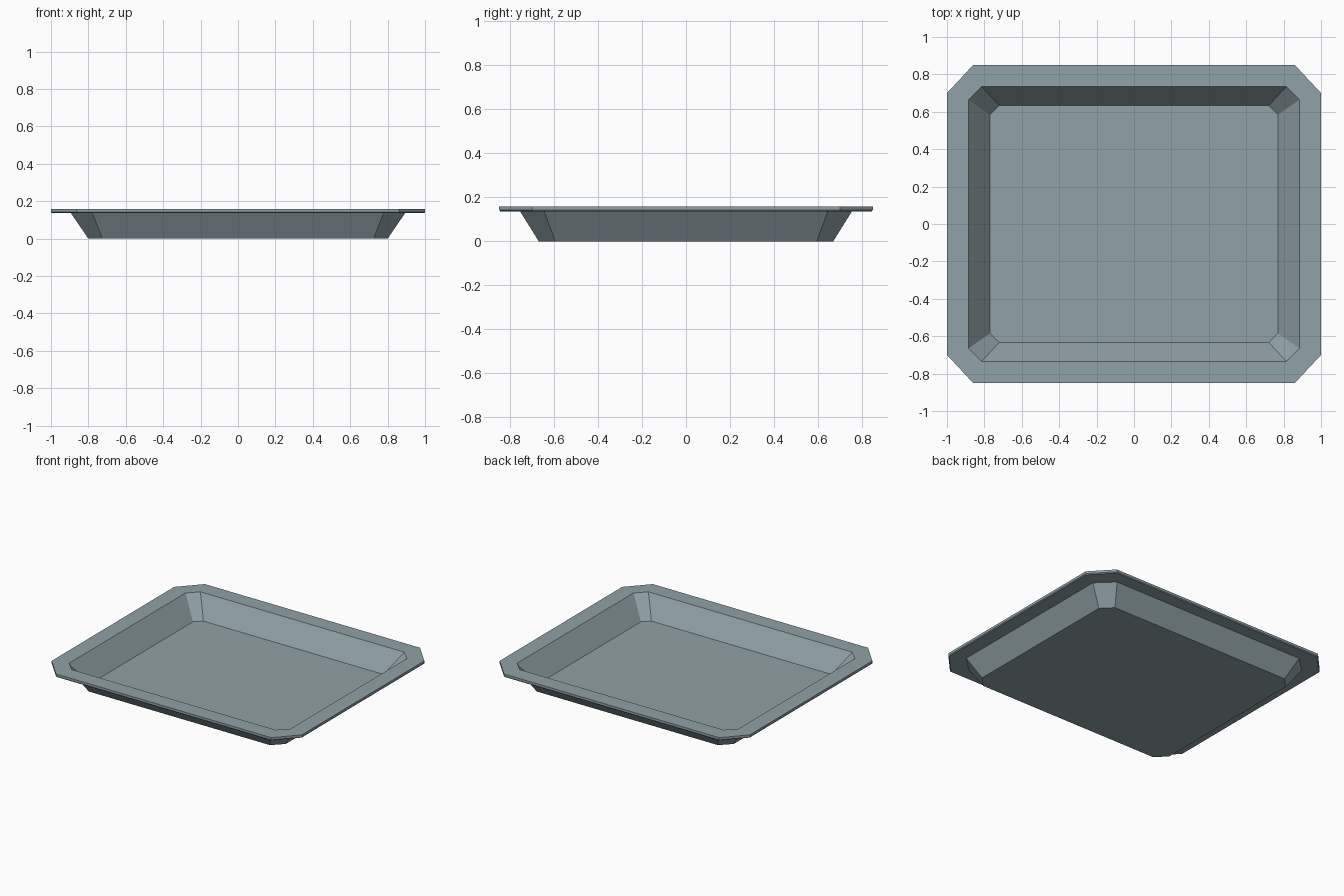
import bpy, bmesh

if "Cube" in bpy.data.objects:
    bpy.data.objects.remove(bpy.data.objects["Cube"])

# Single grey-blue metal colour
metal = bpy.data.materials.new("grey blue metal")
metal.diffuse_color = (0.28, 0.36, 0.39, 1)
metal.use_nodes = True
metal.node_tree.nodes["Principled BSDF"].inputs["Base Color"].default_value = metal.diffuse_color


def octagon(bm, x, y, cx, cy, z):
    """Rectangle with cut corners; cx, cy are the cut lengths."""
    pts = [(x, y - cy), (x - cx, y), (cx - x, y), (-x, y - cy),
           (-x, cy - y), (cx - x, -y), (x - cx, -y), (x, cy - y)]
    return [bm.verts.new((px, py, z)) for px, py in pts]


# Cross-section rings, from the inside floor over the rim to the underside
rings = [
    (0.77, 0.633, 0.05, 0.048, 0.012),
    (0.885, 0.735, 0.07, 0.07, 0.159),
    (1.0, 0.85, 0.14, 0.15, 0.159),
    (1.0, 0.85, 0.14, 0.15, 0.142),
    (0.995, 0.845, 0.14, 0.15, 0.136),
    (0.893, 0.755, 0.115, 0.11, 0.136),
    (0.80, 0.67, 0.075, 0.075, 0.0),
]
bm = bmesh.new()
loops = [octagon(bm, *r) for r in rings]
for a, b in zip(loops, loops[1:]):
    for i in range(8):
        j = (i + 1) % 8
        bm.faces.new((a[i], a[j], b[j], b[i]))
# Floor inside and base underneath
bm.faces.new(loops[0])
bm.faces.new(loops[-1])
bmesh.ops.recalc_face_normals(bm, faces=bm.faces)

mesh = bpy.data.meshes.new("tray")
bm.to_mesh(mesh)
bm.free()
mesh.materials.append(metal)
tray = bpy.data.objects.new("tray", mesh)
bpy.context.collection.objects.link(tray)
